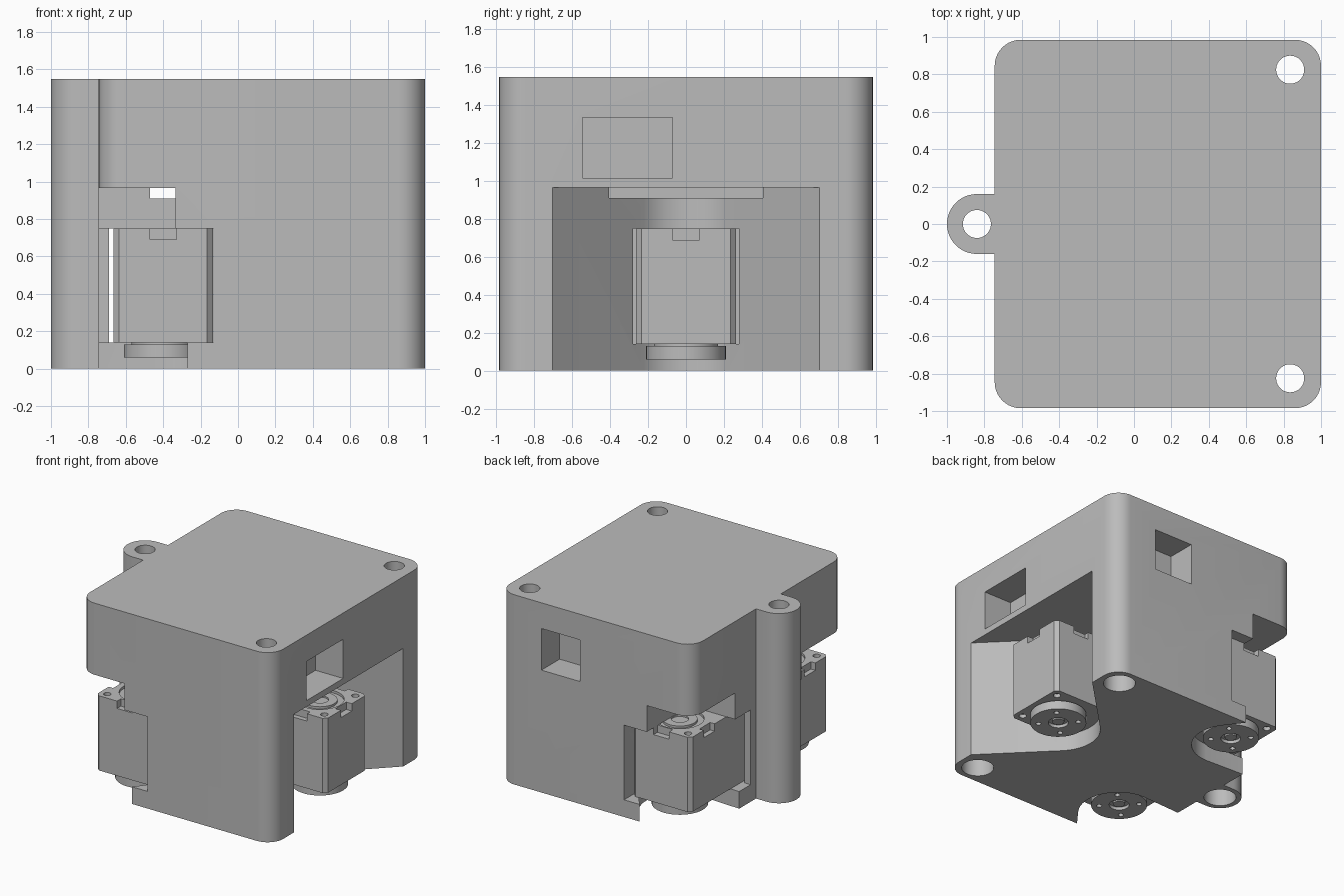
import bpy, bmesh, math
from mathutils import Matrix

cube = bpy.data.objects.get("Cube")
if cube:
    bpy.data.objects.remove(cube, do_unlink=True)

grey = bpy.data.materials.new("plain_grey")
grey.use_nodes = True
colour = (0.5, 0.5, 0.5, 1)
grey.diffuse_color = colour
grey.node_tree.nodes["Principled BSDF"].inputs["Base Color"].default_value = colour


def prism(name, points, z0, z1):
    """Extrude a closed counter-clockwise outline from z0 to z1."""
    bm = bmesh.new()
    face = bm.faces.new([bm.verts.new((x, y, z0)) for x, y in points])
    new = bmesh.ops.extrude_face_region(bm, geom=[face])["geom"]
    bmesh.ops.translate(bm, vec=(0, 0, z1 - z0),
                        verts=[v for v in new if isinstance(v, bmesh.types.BMVert)])
    bmesh.ops.recalc_face_normals(bm, faces=bm.faces)
    mesh = bpy.data.meshes.new(name)
    bm.to_mesh(mesh)
    bm.free()
    mesh.materials.append(grey)
    ob = bpy.data.objects.new(name, mesh)
    bpy.context.collection.objects.link(ob)
    return ob


def arc(cx, cy, r, a0, a1, n=16):
    return [(cx + r * math.cos(math.radians(a0 + (a1 - a0) * i / n)),
             cy + r * math.sin(math.radians(a0 + (a1 - a0) * i / n))) for i in range(n + 1)]


def box(name, x0, x1, y0, y1, z0, z1):
    return prism(name, [(x0, y0), (x1, y0), (x1, y1), (x0, y1)], z0, z1)


def disc(name, x, y, r, z0, z1):
    return prism(name, arc(x, y, r, 0, 360, 40)[:-1], z0, z1)


def rounded(name, x0, x1, y0, y1, r, z0, z1, n=10):
    return prism(name, arc(x1 - r, y1 - r, r, 0, 90, n) + arc(x0 + r, y1 - r, r, 90, 180, n)
                 + arc(x0 + r, y0 + r, r, 180, 270, n) + arc(x1 - r, y0 + r, r, 270, 360, n), z0, z1)


def combine(target, other, operation="DIFFERENCE"):
    mod = target.modifiers.new("cut", "BOOLEAN")
    mod.operation = operation
    mod.solver = "EXACT"
    mod.object = other
    bpy.context.view_layer.objects.active = target
    bpy.ops.object.modifier_apply(modifier=mod.name)
    bpy.data.objects.remove(other, do_unlink=True)


def smooth(ob):
    bpy.ops.object.select_all(action="DESELECT")
    ob.select_set(True)
    bpy.context.view_layer.objects.active = ob
    bpy.ops.object.shade_smooth_by_angle(angle=math.radians(30))


# Housing with a screw column on one side
HEIGHT = 1.55
housing = rounded("housing", -0.745, 1, -0.985, 0.985, 0.14, 0, HEIGHT)
column = prism("column", [(-0.6, -0.16), (-0.6, 0.16)] + arc(-0.84, 0, 0.16, 90, 270, 24), 0, HEIGHT)
combine(housing, column, "UNION")

# Single motor bay, flaring out at the side
flare = prism("flare", [(1.2, 0.905)] + arc(0.74, 0, 0.315, 135, 225) + [(1.2, -0.905)], -0.1, 0.965)
combine(housing, flare)
combine(housing, box("bay", 0.2, 1.1, -0.28, 0.28, 0.14, 0.75))

# Channel holding the pair of motors, and the cable slot above
combine(housing, box("channel", -0.69, -0.13, -1.1, 1.1, 0.14, 0.75))
combine(housing, box("slot", -0.47, 0.7, -0.575, 0.435, 0.91, 0.965))

# Mirrored corner openings: side, top clearance and horn clearance
for s in (-1, 1):
    lo, hi = sorted((s * 0.23, s * 1.1))
    combine(housing, box("side", -0.9, -0.4, lo, hi, 0.14, 0.75))
    lo, hi = sorted((s * 0.43, s * 1.1))
    combine(housing, box("top_clearance", -0.9, -0.335, lo, hi, 0.74, 0.965))
    outline = [(-0.9, 0.385)] + arc(-0.4, 0.66, 0.3, 270, 397) + [(-0.42, 1.185), (-0.9, 1.185)]
    combine(housing, prism("horn_clearance", [(x, s * y) for x, y in outline], -0.1, 0.141))

# Windows on two walls
combine(housing, box("window", 0.75, 1.1, -0.545, -0.07, 1.015, 1.335))
combine(housing, box("window", 0.267, 0.617, 0.75, 1.1, 1.0, 1.34))

# Screw holes with counterbores from below
for x, y in ((0.835, 0.825), (0.835, -0.825), (-0.84, 0)):
    combine(housing, disc("hole", x, y, 0.075, -0.1, 1.7))
    combine(housing, disc("counterbore", x, y, 0.12, -0.1, 1.35))
smooth(housing)


def place(ob, x, y, angle):
    ob.data.transform(Matrix.Translation((x, y, 0)) @ Matrix.Rotation(math.radians(angle), 4, "Z"))
    smooth(ob)


def motor(prefix, x, y, angle):
    """Motor whose horn axis is at x, y and whose short end points along angle."""
    case = rounded(prefix + "_motor_case", -0.53, 0.24, -0.265, 0.265, 0.03, 0.14, 0.75, 1)
    # Cable notches and recessed bearing in the top
    combine(case, box("notch", 0.19, 0.3, -0.07, 0.07, 0.69, 0.8))
    for s in (-1, 1):
        lo, hi = sorted((s * 0.225, s * 0.3))
        combine(case, box("notch", -0.07, 0.07, lo, hi, 0.69, 0.8))
    combine(case, disc("bearing", 0, 0, 0.18, 0.73, 0.8))
    for px in (-0.47, 0.18):
        for py in (-0.2, 0.2):
            combine(case, disc("screw", px, py, 0.028, 0.72, 0.8))
            combine(case, disc("screw", px, py, 0.028, 0.1, 0.17))
    place(case, x, y, angle)

    ring = disc(prefix + "_bearing_ring", 0, 0, 0.13, 0.72, 0.748)
    combine(ring, disc("bore", 0, 0, 0.065, 0.735, 0.8))
    place(ring, x, y, angle)

    # Horn disc under the case
    horn = disc(prefix + "_horn", 0, 0, 0.21, 0.06, 0.13)
    combine(horn, disc("recess", 0, 0, 0.075, 0, 0.085))
    for k in range(4):
        a = math.radians(45 + 90 * k)
        combine(horn, disc("bolt", 0.15 * math.cos(a), 0.15 * math.sin(a), 0.02, 0, 0.1))
    place(horn, x, y, angle)
    place(disc(prefix + "_horn_screw", 0, 0, 0.045, 0.068, 0.1), x, y, angle)
    place(disc(prefix + "_horn_neck", 0, 0, 0.17, 0.125, 0.15), x, y, angle)


motor("side", 0.74, 0, 0)
motor("back", -0.4, 0.65, 90)
motor("front", -0.4, -0.65, -90)
